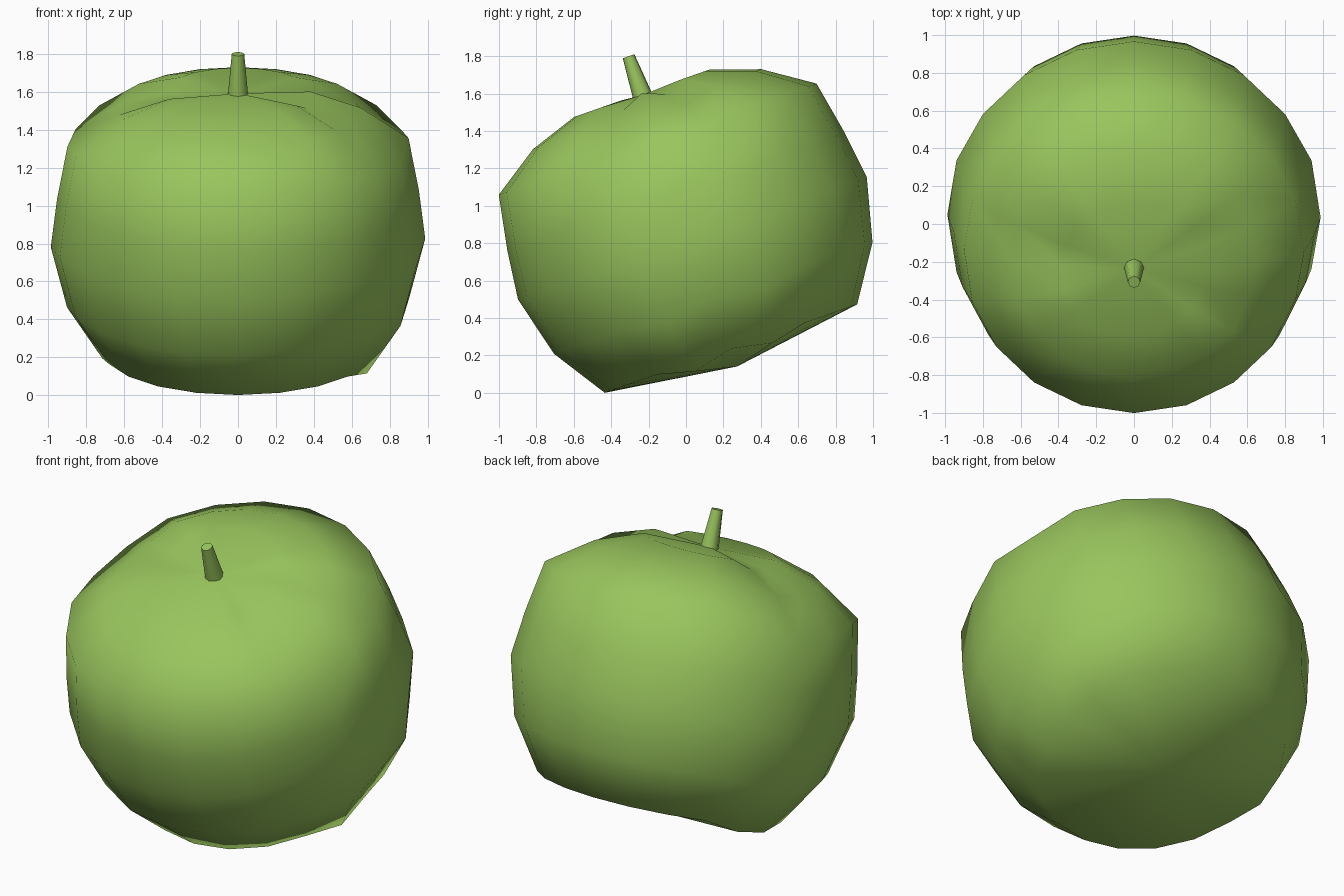
import bpy, bmesh
from math import sin, cos, tau, radians
from mathutils import Matrix

if "Cube" in bpy.data.objects:
    bpy.data.objects.remove(bpy.data.objects["Cube"])

TILT = Matrix.Translation((0, 0.288, 0.101)) @ Matrix.Rotation(radians(19.3), 4, 'X')

green = bpy.data.materials.new("apple_green")
green.diffuse_color = (0.32, 0.56, 0.11, 1)
green.use_nodes = True
green.node_tree.nodes["Principled BSDF"].inputs["Base Color"].default_value = green.diffuse_color


def revolve(name, profile, sides, bottom, top, drop=None):
    """Closed solid of revolution; drop lowers single columns to form grooves."""
    drop = drop or {}
    bm = bmesh.new()
    rings = [[bm.verts.new((r * cos(tau * i / sides), r * sin(tau * i / sides),
                            z - drop.get(i, 0))) for i in range(sides)]
             for r, z in profile]
    low, high = bm.verts.new((0, 0, bottom)), bm.verts.new((0, 0, top))
    for i in range(sides):
        j = (i + 1) % sides
        for a, b in zip(rings, rings[1:]):
            bm.faces.new((a[i], a[j], b[j], b[i]))
        bm.faces.new((low, rings[0][j], rings[0][i]))
        bm.faces.new((high, rings[-1][i], rings[-1][j]))
    bm.transform(TILT)
    bmesh.ops.recalc_face_normals(bm, faces=bm.faces[:])
    mesh = bpy.data.meshes.new(name)
    bm.to_mesh(mesh)
    bm.free()
    mesh.materials.append(green)
    ob = bpy.data.objects.new(name, mesh)
    bpy.context.collection.objects.link(ob)
    bpy.ops.object.select_all(action='DESELECT')
    ob.select_set(True)
    bpy.context.view_layer.objects.active = ob
    bpy.ops.object.shade_smooth_by_angle(angle=radians(52))
    return ob


# Fruit body, tilted forward, with a few grooves at the sides
revolve("apple_body",
        [(0.715, 0.144), (0.902, 0.43), (0.988, 0.768), (0.955, 1.035),
         (0.90, 1.33), (0.647, 1.50), (0.382, 1.59)],
        20, 0.043, 1.58, {1: 0.045, 19: 0.052, 9: 0.045, 10: 0.047})

# Tapered stem
revolve("stem", [(0.055, 1.55), (0.033, 1.80)], 8, 1.55, 1.80)
